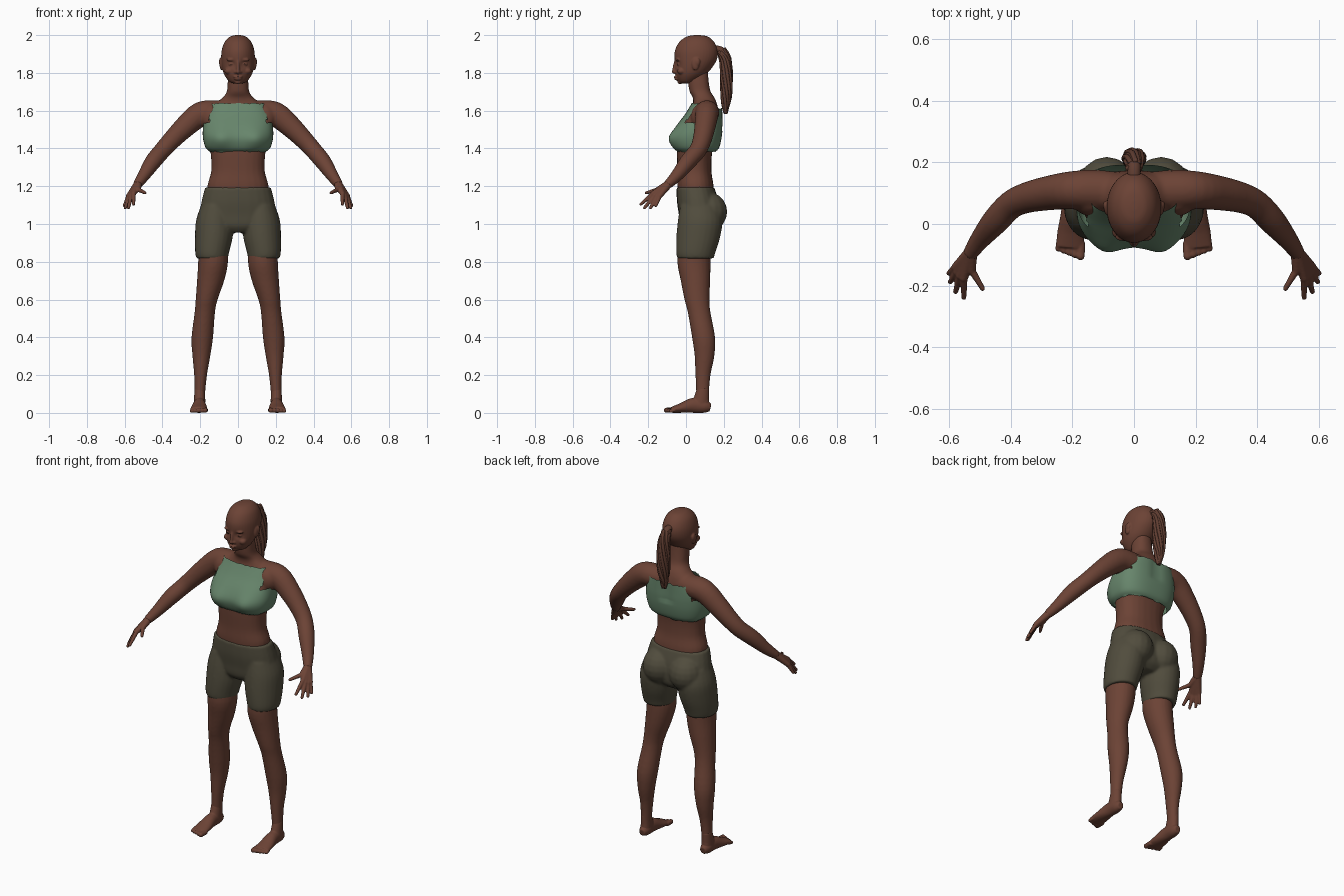
import bpy, bmesh, math, random
from mathutils import Vector, Matrix

if "Cube" in bpy.data.objects:
    bpy.data.objects.remove(bpy.data.objects["Cube"])
random.seed(4)


def material(name, rgb):
    m = bpy.data.materials.new(name)
    m.use_nodes = True
    m.diffuse_color = (*rgb, 1)
    m.node_tree.nodes["Principled BSDF"].inputs["Base Color"].default_value = (*rgb, 1)
    return m


SKIN = material("brown skin", (0.15, 0.056, 0.036))
HAIR = material("brown hair", (0.115, 0.046, 0.03))
GREEN = material("sage green cloth", (0.135, 0.235, 0.148))
OLIVE = material("dark olive cloth", (0.082, 0.073, 0.047))
DARK = material("dark eye", (0.03, 0.013, 0.01))


def spline(secs, sub):
    """Catmull-Rom interpolation of section tuples."""
    v = [Vector(s) for s in secs]
    v = [v[0]] + v + [v[-1]]
    out = []
    for a, b, c, d in zip(v, v[1:], v[2:], v[3:]):
        for i in range(sub):
            t = i / sub
            out.append(b + (c - a) * (t / 2) + (a * 2 - b * 5 + c * 4 - d) * (t * t / 2)
                       + (b * 3 - a - c * 3 + d) * (t ** 3 / 2))
    return out + [v[-1]]


def loft(bm, secs, both=False, level=False, power=2, sides=24, sub=4, cap=True):
    """Skin rings of (x, y, z, width, depth); level rings stay horizontal."""
    pts = spline(secs, sub)
    pos = [p.to_3d() if len(p) == 3 else Vector(p[:3]) for p in pts]
    chord = pos[-1] - pos[0]
    axis = min(range(3), key=lambda i: abs(chord[i]))
    ref = Vector([float(i == axis) for i in range(3)])
    for s in ((1, -1) if both else (1,)):
        rings = []
        for i, p in enumerate(pts):
            u, w = Vector((1, 0, 0)), Vector((0, 1, 0))
            if not level:
                t = (pos[min(i + 1, len(pos) - 1)] - pos[max(i - 1, 0)]).normalized()
                u = (ref - t * ref.dot(t)).normalized()
                w = t.cross(u)
            ring = []
            for k in range(sides):
                a = math.tau * k / sides
                c, n = math.cos(a), math.sin(a)
                q = pos[i] + u * (p[3] * math.copysign(abs(c) ** (2 / power), c)) \
                    + w * (p[4] * math.copysign(abs(n) ** (2 / power), n))
                ring.append(bm.verts.new((q.x * s, q.y, q.z)))
            rings.append(ring)
        for r, q in zip(rings, rings[1:]):
            for k in range(sides):
                j = (k + 1) % sides
                bm.faces.new((r[k], r[j], q[j], q[k]))
        if cap:
            bm.faces.new(rings[0][::-1])
            bm.faces.new(rings[-1])


def tube(bm, a, b, r1, r2, both=True):
    """Round-ended finger-like shape."""
    a, b = Vector(a), Vector(b)
    mid = (a + b) / 2
    loft(bm, [(*a, r1, r1), (*mid, (r1 + r2) / 2, (r1 + r2) / 2), (*b, r2, r2)], both, sides=12)
    ball(bm, b, (r2, r2, r2), both)


def ball(bm, c, r, both=False):
    for s in ((1, -1) if both else (1,)):
        m = Matrix.Translation((c[0] * s, c[1], c[2])) @ Matrix.Diagonal((*r, 1))
        bmesh.ops.create_uvsphere(bm, u_segments=16, v_segments=10, radius=1, matrix=m)


def bump(bm, c, r, push):
    """Soft push of the front surface in y, on both sides."""
    for v in bm.verts:
        if v.co.y < 0.05:
            d = ((abs(v.co.x) - c[0]) / r) ** 2 + ((v.co.z - c[1]) / r) ** 2
            v.co.y += push * math.exp(-d)


def finish(name, bm, mat, voxel=0, smooth=4):
    bmesh.ops.recalc_face_normals(bm, faces=bm.faces)
    for f in bm.faces:
        f.smooth = True
    me = bpy.data.meshes.new(name)
    bm.to_mesh(me)
    bm.free()
    me.materials.append(mat)
    ob = bpy.data.objects.new(name, me)
    bpy.context.collection.objects.link(ob)
    if voxel:
        rm = ob.modifiers.new("fuse", "REMESH")
        rm.mode, rm.voxel_size, rm.use_smooth_shade = "VOXEL", voxel, True
        sm = ob.modifiers.new("soften", "SMOOTH")
        sm.factor, sm.iterations = 0.5, smooth
    return ob


# Torso, neck and arms
bm = bmesh.new()
loft(bm, [(0, .055, 1.12, .15, .09), (0, .05, 1.2, .162, .096), (0, .045, 1.28, .142, .09),
          (0, .045, 1.38, .146, .094), (0, .06, 1.46, .165, .105), (0, .08, 1.55, .165, .095),
          (0, .1, 1.62, .14, .068), (0, .095, 1.665, .085, .058), (0, .075, 1.7, .06, .056),
          (0, .066, 1.75, .055, .055), (0, .06, 1.82, .05, .055)], level=True, power=2.3)
loft(bm, [(.02, .105, 1.59, .06, .06), (.12, .11, 1.59, .066, .064), (.2, .11, 1.58, .062, .066),
          (.28, .1, 1.515, .056, .058), (.35, .085, 1.445, .05, .05), (.4, .062, 1.39, .046, .046),
          (.45, .01, 1.33, .044, .044), (.5, -.05, 1.255, .033, .033),
          (.535, -.1, 1.205, .024, .024)], both=True)
ball(bm, (.14, .075, 1.565), (.06, .05, .07), True)
finish("torso_and_arms", bm, SKIN, .007, 8)

# Hands: one strand per finger, fused into a palm
bm = bmesh.new()
wrist = (.53, -.092, 1.212)
for knuckle, tip in (((.553, -.175, 1.16), (.553, -.239, 1.105)),
                     ((.565, -.168, 1.15), (.58, -.22, 1.085)),
                     ((.575, -.155, 1.145), (.597, -.188, 1.085)),
                     ((.58, -.14, 1.147), (.602, -.16, 1.097)),
                     ((.528, -.15, 1.182), (.492, -.21, 1.165))):
    tube(bm, wrist, knuckle, .022, .014)
    tube(bm, knuckle, tip, .0125, .0085)
finish("hands", bm, SKIN, .004, 3)

# Legs
bm = bmesh.new()
loft(bm, [(.135, .045, .92, .075, .085), (.132, .042, .8, .079, .088), (.145, .05, .7, .072, .078),
          (.166, .058, .6, .058, .066), (.176, .07, .53, .054, .06), (.189, .093, .4, .057, .061),
          (.194, .098, .3, .047, .052), (.198, .09, .2, .034, .04), (.202, .088, .1, .028, .034),
          (.203, .09, .03, .029, .036)], both=True, level=True)
finish("legs", bm, SKIN, .007, 4)

# Feet with toes
bm = bmesh.new()
loft(bm, [(.203, .13, .028, .018, .02), (.203, .1, .034, .03, .034), (.204, .04, .04, .033, .04),
          (.206, -.025, .026, .043, .026), (.208, -.075, .016, .046, .016)], both=True)
loft(bm, [(.203, .09, .13, .027, .033), (.203, .08, .07, .03, .042),
          (.204, .07, .03, .03, .05)], both=True, level=True)
for i in range(5):
    x = .172 + .018 * i
    r = .014 - .001 * i
    tube(bm, (x, -.06, .015), (x + .002, -.104 + .006 * i, r), r, r)
finish("feet", bm, SKIN, .004, 3)

# Head with sockets, brow, nose, lips and ears
bm = bmesh.new()
loft(bm, [(0, .06, 2, .012, .016), (0, .06, 1.992, .042, .056), (0, .057, 1.965, .07, .091),
          (0, .055, 1.92, .086, .113), (0, .051, 1.87, .089, .112), (0, .037, 1.82, .083, .095),
          (0, .022, 1.785, .07, .075), (0, .006, 1.755, .047, .046),
          (0, .002, 1.744, .025, .028)], level=True, sides=40, sub=6)
bump(bm, (.035, 1.847), .02, .013)
ball(bm, (0, -.06, 1.806), (.013, .016, .011))
ball(bm, (.012, -.052, 1.804), (.01, .012, .009), True)
loft(bm, [(0, -.05, 1.87, .01, .01), (0, -.056, 1.84, .009, .012), (0, -.062, 1.808, .01, .012)])
ball(bm, (.034, -.042, 1.87), (.028, .014, .009), True)
ball(bm, (.034, -.034, 1.846), (.017, .014, .011), True)
ball(bm, (.05, -.025, 1.81), (.022, .022, .018), True)
ball(bm, (0, -.05, 1.779), (.025, .015, .007))
ball(bm, (0, -.048, 1.768), (.021, .015, .008))
ball(bm, (0, -.032, 1.752), (.018, .013, .012))
ball(bm, (.088, .05, 1.848), (.01, .02, .034), True)
ball(bm, (.092, .06, 1.858), (.009, .015, .022), True)
finish("head", bm, SKIN, .004, 3)

# Eyes
bm = bmesh.new()
ball(bm, (.034, -.0375, 1.846), (.012, .011, .004), True)
finish("eyes", bm, DARK)

# Ponytail: a core wrapped in loose twisted strands
path = [(0, .14, 1.925, .022, .02), (0, .185, 1.92, .022, .02), (0, .208, 1.87, .03, .026),
        (0, .214, 1.78, .036, .03), (0, .213, 1.7, .032, .026), (0, .21, 1.64, .02, .018),
        (0, .208, 1.595, .005, .005)]
bm = bmesh.new()
loft(bm, path, sides=14)
for n in range(9):
    phase = math.tau * n / 9 + random.uniform(-.2, .2)
    strand = []
    for i, (x, y, z, a, b) in enumerate(path[1:]):
        t = phase + i * .5
        strand.append((a * .9 * math.cos(t), y + b * .9 * math.sin(t),
                       z + random.uniform(-.012, .012), .009, .009))
    loft(bm, strand, sides=8)
finish("ponytail", bm, HAIR)

# Cropped top: open shell with bust and cut armholes
bm = bmesh.new()
loft(bm, [(0, .057, 1.383, .148, .1), (0, .056, 1.405, .172, .12), (0, .057, 1.46, .186, .132),
          (0, .072, 1.52, .184, .122), (0, .094, 1.58, .172, .1), (0, .112, 1.638, .15, .082)],
     level=True, power=2.7, sides=64, cap=False)
bump(bm, (.095, 1.45), .055, -.024)
for v in bm.verts:
    if v.co.y > .1 and v.co.z > 1.5:
        v.co.z -= (v.co.z - 1.5) * .2
        v.co.y -= .01 * math.exp(-(v.co.x / .03) ** 2)
holes = [f for f in bm.faces if f.calc_center_median().z > 1.53
         and abs(f.calc_center_median().x) > .152]
bmesh.ops.delete(bm, geom=holes, context="FACES")
for v in bm.verts:
    if v.is_boundary:
        v.co.z += random.uniform(-.004, .004)
finish("cropped_top", bm, GREEN)

# Shorts: hips, seat and two legs
bm = bmesh.new()
loft(bm, [(0, .05, 1.195, .174, .1), (0, .062, 1.12, .193, .11), (0, .07, 1.05, .2, .108),
          (0, .07, .99, .16, .1), (0, .065, .955, .07, .07)], level=True, power=2.3)
loft(bm, [(.115, .07, 1.1, .08, .1), (.122, .075, 1.02, .1, .118), (.128, .065, .93, .1, .116),
          (.137, .052, .85, .09, .104), (.137, .05, .818, .084, .097)], both=True, level=True)
ball(bm, (.088, .115, 1.065), (.098, .104, .105), True)
finish("shorts", bm, OLIVE, .007, 8)
